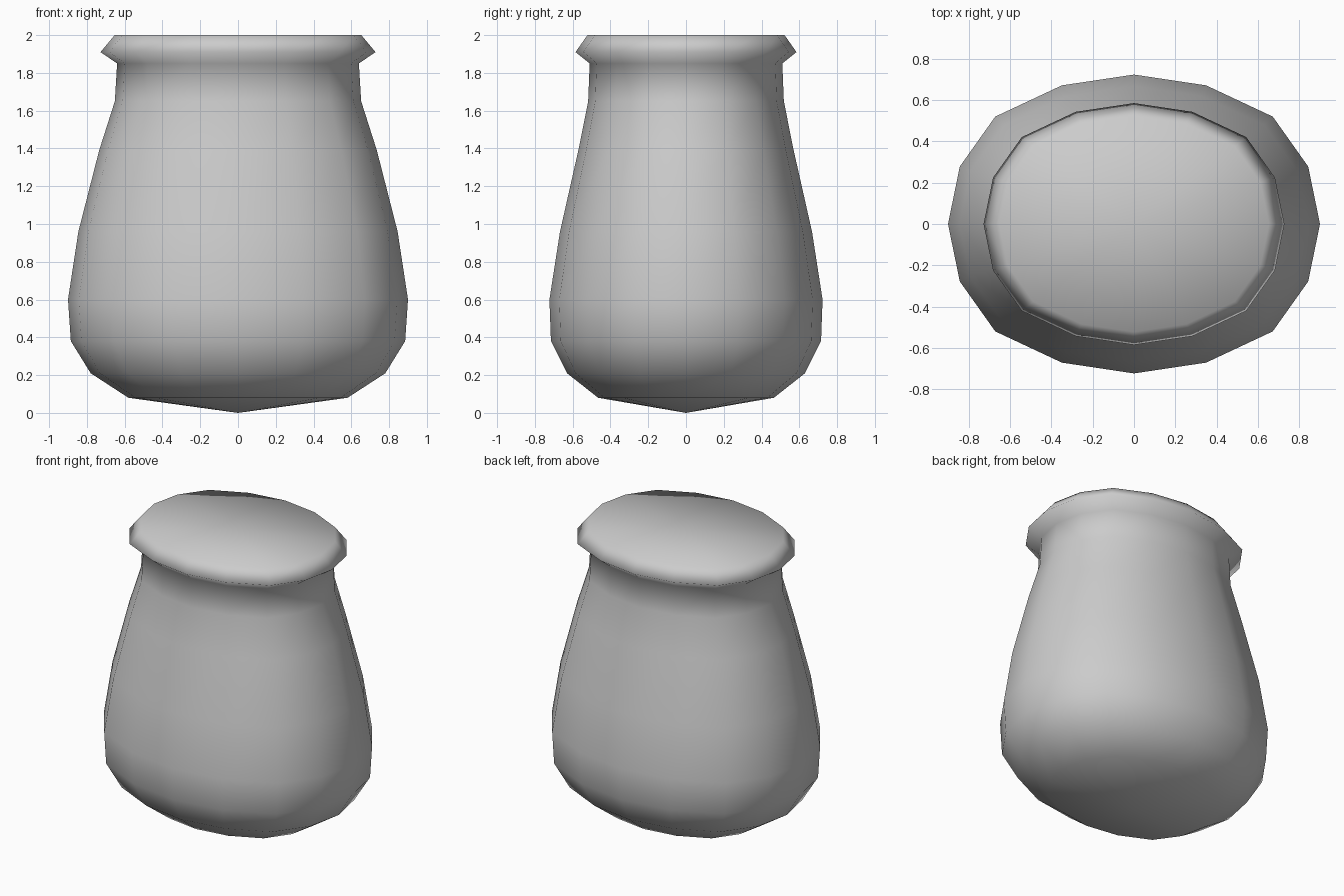
import bpy, bmesh, math

cube = bpy.data.objects.get("Cube")
if cube:
    bpy.data.objects.remove(cube, do_unlink=True)

# Plain grey clay
clay = bpy.data.materials.new("grey clay")
clay.use_nodes = True
color = (0.6, 0.6, 0.6, 1)
clay.diffuse_color = color
clay.node_tree.nodes["Principled BSDF"].inputs["Base Color"].default_value = color

# Side profile from the foot to the lid: half width, half depth, height
PROFILE = [
    (0.58, 0.465, 0.08), (0.78, 0.63, 0.21), (0.885, 0.715, 0.38),
    (0.9, 0.723, 0.6), (0.845, 0.667, 0.96), (0.735, 0.57, 1.39),
    (0.652, 0.518, 1.65), (0.64, 0.51, 1.85), (0.728, 0.585, 1.91),
    (0.653, 0.522, 2.0),
]
SIDES = 16


def ring_point(i):
    """Point on a slightly squared unit circle."""
    a = 2 * math.pi * i / SIDES
    swell = 1 + 0.055 * math.sin(2 * a) ** 4
    return math.cos(a) * swell, math.sin(a) * (1 + (swell - 1) * 0.3)


# Pot body with rim and closed top
bm = bmesh.new()
rings = []
for rx, ry, z in PROFILE:
    pts = [ring_point(i) for i in range(SIDES)]
    rings.append([bm.verts.new((x * rx, y * ry, z)) for x, y in pts])
for low, high in zip(rings, rings[1:]):
    for i in range(SIDES):
        j = (i + 1) % SIDES
        bm.faces.new((low[i], low[j], high[j], high[i]))

# Pointed base and flat lid, each a fan around a centre point
base = bm.verts.new((0, 0, 0))
lid = bm.verts.new((0, 0, 2))
for i in range(SIDES):
    j = (i + 1) % SIDES
    bm.faces.new((rings[0][j], rings[0][i], base))
    bm.faces.new((rings[-1][i], rings[-1][j], lid))
for f in bm.faces:
    f.smooth = True
bmesh.ops.recalc_face_normals(bm, faces=bm.faces)

mesh = bpy.data.meshes.new("pot")
bm.to_mesh(mesh)
bm.free()
mesh.materials.append(clay)
pot = bpy.data.objects.new("pot", mesh)
bpy.context.collection.objects.link(pot)
